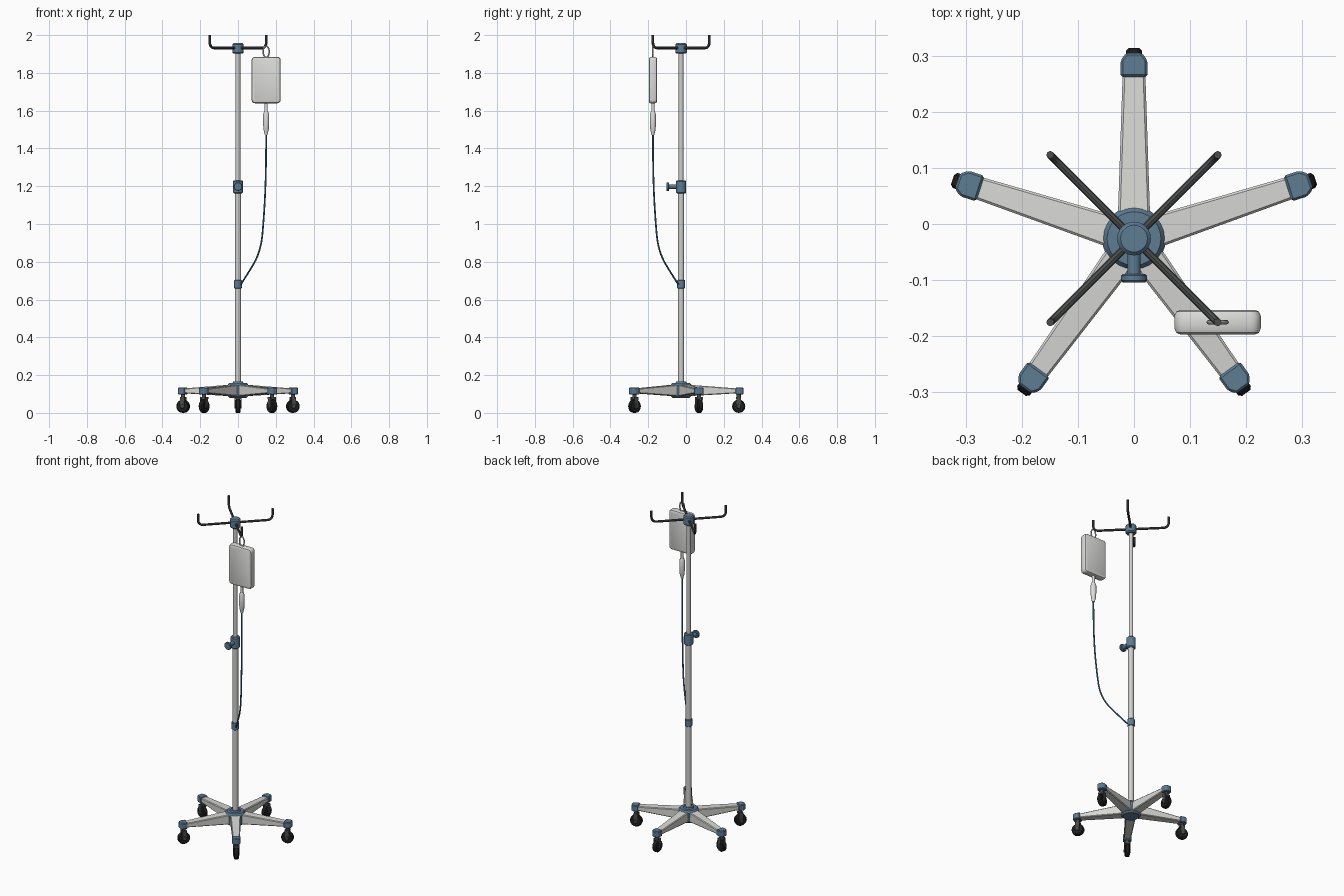
import bpy, bmesh
from math import radians, cos, sin, pi
from mathutils import Matrix, Vector

if "Cube" in bpy.data.objects:
    bpy.data.objects.remove(bpy.data.objects["Cube"])


def material(name, rgb):
    m = bpy.data.materials.new(name)
    m.use_nodes = True
    m.diffuse_color = (*rgb, 1)
    m.node_tree.nodes["Principled BSDF"].inputs["Base Color"].default_value = (*rgb, 1)
    return m


SHELL = material("light grey plastic", (0.68, 0.69, 0.66))
METAL = material("pole metal", (0.62, 0.63, 0.61))
BAG = material("bag plastic", (0.71, 0.72, 0.70))
BLUE = material("slate blue", (0.11, 0.20, 0.29))
TUBE = material("tubing blue", (0.07, 0.19, 0.31))
DARK = material("dark steel", (0.07, 0.075, 0.073))
RUBBER = material("black rubber", (0.013, 0.013, 0.014))

CY = -0.026                      # pole axis in y
AXIS = Matrix.Translation((0, CY, 0))
BAG_X, BAG_Y = 0.149, -0.175


def finish(name, bm, mat, place=AXIS, smooth=True):
    bmesh.ops.remove_doubles(bm, verts=bm.verts, dist=1e-5)
    bmesh.ops.recalc_face_normals(bm, faces=bm.faces)
    me = bpy.data.meshes.new(name)
    bm.to_mesh(me)
    bm.free()
    me.transform(place)
    me.materials.append(mat)
    ob = bpy.data.objects.new(name, me)
    bpy.context.collection.objects.link(ob)
    if smooth:
        bpy.ops.object.select_all(action='DESELECT')
        ob.select_set(True)
        bpy.context.view_layer.objects.active = ob
        bpy.ops.object.shade_smooth_by_angle(angle=radians(35))
    return ob


def lathe(name, profile, mat, place=AXIS, segs=24):
    """Turn (radius, height) points about z."""
    bm = bmesh.new()
    vs = [bm.verts.new((r, 0, z)) for r, z in profile]
    es = [bm.edges.new(p) for p in zip(vs, vs[1:])]
    bmesh.ops.spin(bm, geom=vs + es, cent=(0, 0, 0), axis=(0, 0, 1),
                   angle=2 * pi, steps=segs)
    return finish(name, bm, mat, place)


def drum(name, r, z0, z1, mat, place=AXIS, bevel=0.0, segs=24):
    b = bevel
    return lathe(name, [(0, z0), (r - b, z0), (r, z0 + b), (r, z1 - b),
                        (r - b, z1), (0, z1)], mat, place, segs)


def loft(name, rings, mat, place=AXIS, bevel=0.0):
    """Skin between two matching outlines and cap the ends."""
    bm = bmesh.new()
    a, b = [[bm.verts.new(p) for p in ring] for ring in rings]
    n = len(a)
    for i in range(n):
        j = (i + 1) % n
        bm.faces.new((a[i], a[j], b[j], b[i]))
    bm.faces.new(a)
    bm.faces.new(b)
    if bevel:
        bmesh.ops.recalc_face_normals(bm, faces=bm.faces)
        bmesh.ops.bevel(bm, geom=bm.edges[:], offset=bevel, segments=1,
                        affect='EDGES')
    return finish(name, bm, mat, place, smooth=False)


def rod(name, points, radius, mat, place=AXIS, closed=False, spline='POLY'):
    cu = bpy.data.curves.new(name, 'CURVE')
    cu.dimensions = '3D'
    cu.bevel_depth = radius
    cu.bevel_resolution = 2
    cu.use_fill_caps = True
    sp = cu.splines.new(spline)
    sp.points.add(len(points) - 1)
    for p, co in zip(sp.points, points):
        p.co = (*co, 1)
    sp.use_cyclic_u = closed
    if spline == 'NURBS':
        sp.order_u, sp.use_endpoint_u, sp.resolution_u = 3, True, 6
    tmp = bpy.data.objects.new(name + "_path", cu)
    bpy.context.collection.objects.link(tmp)
    dg = bpy.context.evaluated_depsgraph_get()
    me = bpy.data.meshes.new_from_object(tmp.evaluated_get(dg))
    bm = bmesh.new()
    bm.from_mesh(me)
    bpy.data.objects.remove(tmp)
    bpy.data.meshes.remove(me)
    return finish(name, bm, mat, place)


# Base hub
lathe("base_hub", [(0, 0.08), (0.045, 0.08), (0.055, 0.09), (0.057, 0.145),
                   (0.048, 0.157), (0.03, 0.157), (0.026, 0.165), (0, 0.165)], BLUE)

# Five legs with end blocks and casters
for k in range(5):
    spin = AXIS @ Matrix.Rotation(radians(90 + 72 * k), 4, 'Z')
    tag = f"_{k + 1}"

    def section(x, w, z0, z1):
        return [(x, -w, z0), (x, w, z0), (x, w, z1), (x, -w, z1)]
    loft("leg" + tag, [section(0.03, 0.029, 0.088, 0.15),
                       section(0.30, 0.020, 0.104, 0.129)], SHELL, spin, 0.004)

    plan = [(0.288, -0.024), (0.318, -0.024), (0.331, -0.014),
            (0.331, 0.014), (0.318, 0.024), (0.288, 0.024)]
    loft("leg_end" + tag, [[(x, y, z) for x, y in plan] for z in (0.097, 0.135)],
         BLUE, spin, 0.004)

    caster = spin @ Matrix.Translation((0.305, 0, 0))
    drum("caster_stem" + tag, 0.011, 0.07, 0.1, DARK, caster, segs=12)
    axle = caster @ Matrix.Translation((0, 0, 0.035)) @ Matrix.Rotation(pi / 2, 4, 'X')
    drum("caster_wheel" + tag, 0.035, -0.014, 0.014, RUBBER, axle, 0.005, 20)
    drum("caster_hub" + tag, 0.012, -0.019, 0.019, DARK, axle, 0.002, 12)
    # Fork: two side plates and a bridge
    for s in (-1, 1):
        loft("fork_plate" + tag, [[(x, y, z) for x, z in
                                   ((-0.009, 0.03), (0.009, 0.03), (0.013, 0.082), (-0.013, 0.082))]
                                  for y in (s * 0.0145, s * 0.0175)], DARK, caster)
    loft("fork_bridge" + tag, [section(-0.013, 0.0175, 0.073, 0.083),
                               section(0.013, 0.0175, 0.073, 0.083)], DARK, caster)

# Telescoping pole and its collars
drum("lower_pole", 0.0165, 0.15, 1.18, METAL)
drum("upper_pole", 0.0125, 1.17, 1.94, METAL)
drum("tube_clip", 0.021, 0.659, 0.704, BLUE, bevel=0.003)
drum("height_collar", 0.0265, 1.162, 1.231, BLUE, bevel=0.005)
drum("top_collar", 0.030, 1.902, 1.957, BLUE, bevel=0.006)

# Height knob on the front
knob = AXIS @ Matrix.Translation((0, 0, 1.198)) @ Matrix.Rotation(pi / 2, 4, 'X')
drum("knob_stem", 0.012, 0.015, 0.066, BLUE, knob, segs=16)
drum("knob_grip", 0.023, 0.063, 0.078, BLUE, knob, 0.003, 16)

# Four hanging hooks
reach, base_z, bend = 0.211, 1.932, 0.028
hook = [(0.015, 0, base_z)]
for i in range(7):
    t = i / 6 * pi / 2
    hook.append((reach - bend + bend * sin(t), 0, base_z + bend * (1 - cos(t))))
hook.append((reach, 0, 2.0))
for k in range(4):
    rod(f"hook_{k + 1}", hook, 0.007, DARK,
        AXIS @ Matrix.Rotation(radians(45 + 90 * k), 4, 'Z'))

# Fluid bag: rounded slab with softened faces
at_bag = Matrix.Translation((BAG_X, BAG_Y, 0))
bm = bmesh.new()
bmesh.ops.create_cube(bm, size=1, matrix=Matrix.Translation((0, 0, 1.762))
                      @ Matrix.Diagonal((0.154, 0.044, 0.246, 1)))
corners = [e for e in bm.edges if abs(e.verts[0].co.y - e.verts[1].co.y) > 0.01]
bmesh.ops.bevel(bm, geom=corners, offset=0.018, segments=3, profile=0.5, affect='EDGES')
rims = [e for e in bm.edges if abs(e.verts[0].co.y - e.verts[1].co.y) < 0.001]
bmesh.ops.bevel(bm, geom=rims, offset=0.011, segments=2, profile=0.5, affect='EDGES')
finish("fluid_bag", bm, BAG, at_bag)

# Hanging loop, outlet and drip chamber
loop = [(0.016 * cos(a), 0, 1.912 + 0.03 * sin(a))
        for a in (i * pi / 10 for i in range(20))]
rod("bag_loop", loop, 0.004, BAG, at_bag, closed=True)
drum("bag_outlet", 0.008, 1.58, 1.645, BAG, at_bag, segs=16)
lathe("drip_chamber", [(0, 1.472), (0.007, 1.472), (0.014, 1.50), (0.016, 1.53),
                       (0.016, 1.58), (0.010, 1.597), (0, 1.597)], BAG, at_bag, 16)

# Feed line sagging back to the pole clip
start, end = Vector((0, CY, 0)), Vector((BAG_X, BAG_Y, 0))
line = [start.lerp(end, f) + Vector((0, 0, z)) for f, z in
        ((1, 1.48), (1, 1.33), (0.965, 1.15), (0.9, 1.0), (0.84, 0.9),
         (0.68, 0.82), (0.4, 0.75), (0.10, 0.68))]
rod("feed_line", line, 0.0045, TUBE, Matrix.Identity(4), spline='NURBS')
